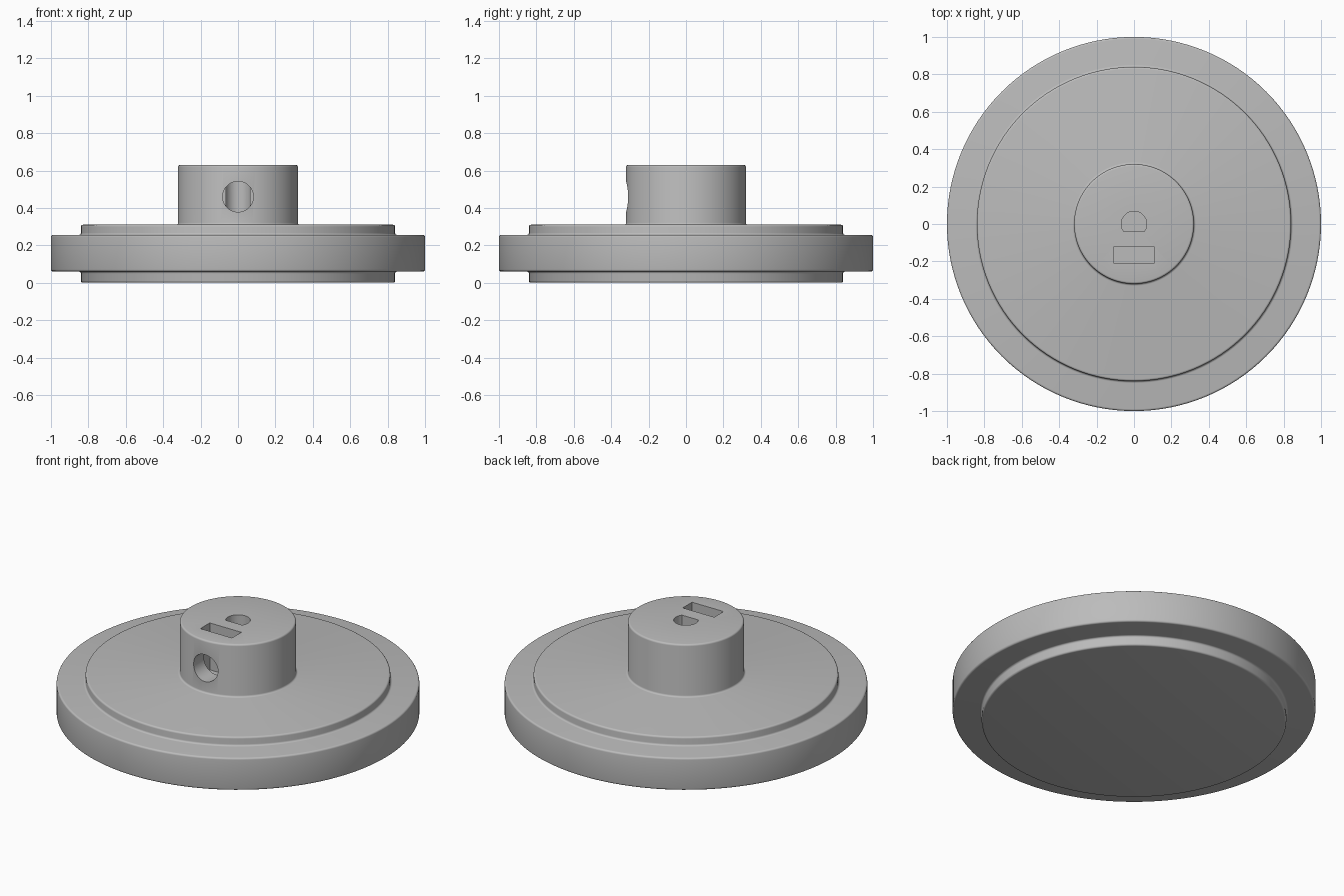
import bpy, bmesh, math
from mathutils import Matrix, Vector

if "Cube" in bpy.data.objects:
    bpy.data.objects.remove(bpy.data.objects["Cube"], do_unlink=True)

# Material
GREY = (0.5, 0.5, 0.5, 1)
grey = bpy.data.materials.new("plain grey")
grey.use_nodes = True
grey.diffuse_color = GREY
grey.node_tree.nodes["Principled BSDF"].inputs["Base Color"].default_value = GREY


def add_object(name, bm):
    bmesh.ops.recalc_face_normals(bm, faces=bm.faces)
    mesh = bpy.data.meshes.new(name)
    bm.to_mesh(mesh)
    bm.free()
    mesh.materials.append(grey)
    obj = bpy.data.objects.new(name, mesh)
    bpy.context.collection.objects.link(obj)
    return obj


def rounded(points, radius, steps=4):
    """Round every inner corner of an open profile with a small arc."""
    pts = [Vector((r, 0, z)) for r, z in points]
    out = [pts[0]]
    for a, b, c in zip(pts, pts[1:], pts[2:]):
        start = b + (a - b).normalized() * radius
        end = b + (c - b).normalized() * radius
        centre = start + end - b
        for i in range(steps + 1):
            t = math.pi / 2 * i / steps
            out.append(centre + (start - centre) * math.cos(t) + (end - centre) * math.sin(t))
    return out + [pts[-1]]


def lathe(name, profile, segments):
    bm = bmesh.new()
    verts = [bm.verts.new(p) for p in profile]
    edges = [bm.edges.new(pair) for pair in zip(verts, verts[1:])]
    bmesh.ops.spin(bm, geom=verts + edges, cent=(0, 0, 0), axis=(0, 0, 1),
                   angle=2 * math.pi, steps=segments, use_merge=True)
    bmesh.ops.remove_doubles(bm, verts=bm.verts, dist=0.0001)
    return add_object(name, bm)


def prism(name, outline, z0, z1):
    bm = bmesh.new()
    face = bm.faces.new([bm.verts.new((x, y, z0)) for x, y in outline])
    top = bmesh.ops.extrude_face_region(bm, geom=[face])["geom"]
    bmesh.ops.translate(bm, vec=(0, 0, z1 - z0),
                        verts=[v for v in top if isinstance(v, bmesh.types.BMVert)])
    return add_object(name, bm)


# Stepped wheel with a raised hub
wheel = lathe("wheel_with_hub", rounded(
    [(0, 0), (0.84, 0), (0.84, 0.06), (1, 0.06), (1, 0.256), (0.84, 0.256),
     (0.84, 0.31), (0.32, 0.31), (0.32, 0.63), (0, 0.63)], 0.011), 128)

# D-shaped shaft bore
bore_r, flat_y = 0.068, -0.04
low = math.asin(flat_y / bore_r)
arc = [low + (math.pi - 2 * low) * i / 32 for i in range(33)]
bore = prism("bore_cutter", [(bore_r * math.cos(a), bore_r * math.sin(a)) for a in arc], 0.31, 0.8)

# Rectangular nut slot
slot = prism("slot_cutter", [(-0.106, -0.21), (0.106, -0.21), (0.106, -0.12), (-0.106, -0.12)],
             0.345, 0.8)

# Set screw hole running from the front of the hub into the bore
bm = bmesh.new()
bmesh.ops.create_cone(bm, cap_ends=True, segments=48, radius1=0.082, radius2=0.082, depth=0.5,
                      matrix=Matrix.Translation((0, -0.27, 0.46)) @ Matrix.Rotation(math.pi / 2, 4, "X"))
screw_hole = add_object("screw_hole_cutter", bm)

bpy.ops.object.select_all(action="DESELECT")
bpy.context.view_layer.objects.active = wheel
wheel.select_set(True)
for cutter in (bore, slot, screw_hole):
    cutter.hide_render = True
    mod = wheel.modifiers.new(cutter.name, "BOOLEAN")
    mod.operation = "DIFFERENCE"
    mod.solver = "EXACT"
    mod.object = cutter
    bpy.ops.object.modifier_apply(modifier=mod.name)
    bpy.data.objects.remove(cutter, do_unlink=True)

bpy.ops.object.shade_smooth_by_angle(angle=math.radians(30))
